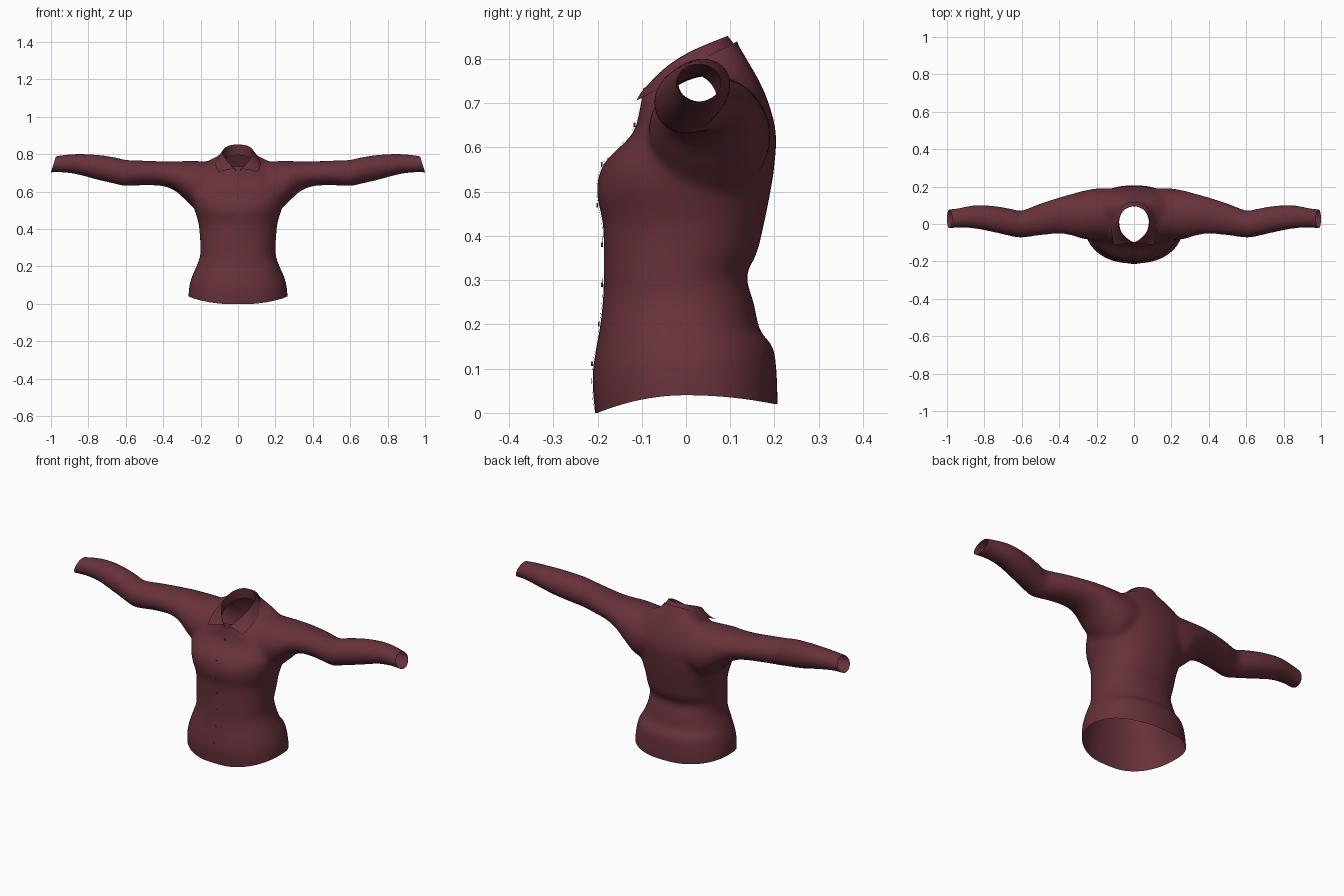
import bpy, bmesh, math
from mathutils import Vector
from mathutils.bvhtree import BVHTree

if "Cube" in bpy.data.objects:
    bpy.data.objects.remove(bpy.data.objects["Cube"], do_unlink=True)

COLOR = (0.135, 0.031, 0.041, 1)
cloth = bpy.data.materials.new("maroon_cloth")
cloth.use_nodes = True
cloth.diffuse_color = COLOR
cloth.node_tree.nodes["Principled BSDF"].inputs["Base Color"].default_value = COLOR


def add_object(name, bm):
    mesh = bpy.data.meshes.new(name)
    bm.to_mesh(mesh)
    bm.free()
    mesh.materials.append(cloth)
    for poly in mesh.polygons:
        poly.use_smooth = True
    obj = bpy.data.objects.new(name, mesh)
    bpy.context.collection.objects.link(obj)
    return obj


def catmull(rows, steps=4):
    """Smoothly interpolate a list of equal-length tuples."""
    out = []
    for i in range(len(rows) - 1):
        a, b, c, d = (rows[max(0, min(len(rows) - 1, i + k))] for k in (-1, 0, 1, 2))
        for s in range(steps):
            t = s / steps
            out.append([q + 0.5 * t * (r - p + t * (2 * p - 5 * q + 4 * r - u
                        + t * (3 * (q - r) + u - p))) for p, q, r, u in zip(a, b, c, d)])
    return out + [list(rows[-1])]


def loft(bm, rings):
    """Closed solid through a list of point rings."""
    loops = [[bm.verts.new(p) for p in ring] for ring in rings]
    n = len(loops[0])
    for a, b in zip(loops, loops[1:]):
        for i in range(n):
            j = (i + 1) % n
            bm.faces.new((a[i], a[j], b[j], b[i]))
    bm.faces.new(loops[0])
    bm.faces.new(loops[-1])


def oval(power, count=48):
    """Unit superellipse points."""
    pts = []
    for i in range(count):
        c, s = math.cos(math.tau * i / count), math.sin(math.tau * i / count)
        pts.append((math.copysign(abs(c) ** (2 / power), c),
                    math.copysign(abs(s) ** (2 / power), s)))
    return pts


# Torso rings: height, half width, front y, back y, tilt
TORSO = [
    (-.05, .264, -.2, .205, 0), (.04, .265, -.206, .207, 0),
    (.1, .259, -.212, .205, 0), (.15, .245, -.203, .197, 0),
    (.185, .229, -.196, .168, 0), (.25, .204, -.188, .153, 0),
    (.31, .201, -.186, .137, 0), (.36, .204, -.186, .16, 0),
    (.43, .211, -.188, .177, 0), (.5, .232, -.202, .191, 0),
    (.56, .248, -.188, .2, 0), (.62, .258, -.148, .203, .1),
    (.68, .25, -.118, .178, .3), (.73, .19, -.107, .145, .45),
    (.765, .112, -.101, .125, .5), (.8, .092, -.097, .112, .5),
    (.88, .09, -.095, .112, .5)]

# Sleeve rings: x, front y, back y, bottom z, top z
SLEEVE = [
    (.12, -.08, .19, .5, .76), (.2, -.085, .19, .49, .763),
    (.27, -.08, .178, .545, .764), (.33, -.062, .162, .6, .762),
    (.4, -.052, .142, .629, .762), (.5, -.06, .11, .634, .766),
    (.6, -.073, .072, .63, .77), (.65, -.067, .08, .64, .782),
    (.75, -.044, .097, .663, .797), (.85, -.025, .101, .69, .802),
    (.93, -.02, .087, .702, .797), (.99, -.024, .079, .703, .787),
    (1.06, -.026, .079, .7, .785)]

bm = bmesh.new()
rings = []
for z, w, front, back, tilt in catmull(TORSO):
    mid, depth = (front + back) / 2, (back - front) / 2
    rings.append([(w * c, mid + depth * s, z + tilt * depth * s) for c, s in oval(2.25)])
loft(bm, rings)
for side in (-1, 1):
    rings = []
    for x, front, back, low, high in catmull(SLEEVE):
        rings.append([(side * x, (front + back) / 2 + (back - front) / 2 * c,
                       (low + high) / 2 + (high - low) / 2 * s) for c, s in oval(2)])
    loft(bm, rings)
bmesh.ops.recalc_face_normals(bm, faces=bm.faces)
shirt = add_object("shirt_body", bm)

# Fuse torso and sleeves into one cloth surface
remesh = shirt.modifiers.new("fuse", 'REMESH')
remesh.mode = 'VOXEL'
remesh.voxel_size = .011
graph = bpy.context.evaluated_depsgraph_get()
fused = bpy.data.meshes.new_from_object(shirt.evaluated_get(graph))
shirt.modifiers.clear()
bm = bmesh.new()
bm.from_mesh(fused)
bpy.data.meshes.remove(fused)
for _ in range(5):
    bmesh.ops.smooth_vert(bm, verts=bm.verts, factor=.5,
                          use_axis_x=True, use_axis_y=True, use_axis_z=True)


def cut(point, normal, inside):
    """Open the cloth by slicing away everything beyond a plane."""
    faces = [f for f in bm.faces if inside(f.calc_center_median())]
    edges = {e for f in faces for e in f.edges}
    verts = {v for f in faces for v in f.verts}
    bmesh.ops.bisect_plane(bm, geom=faces + list(edges) + list(verts),
                           plane_co=point, plane_no=normal, clear_outer=True)


# Openings: cuffs, neck and hem
for side in (-1, 1):
    cut((side * .987, 0, .745), (side * .95, 0, .3), lambda p: p.x * side > .9)
cut((0, .01, .787), Vector((0, -.5, 1)).normalized(), lambda p: abs(p.x) < .115 and p.z > .65)
cut((0, 0, .04), (0, 0, -1), lambda p: p.z < .3)

# Hem dips at the front and the back
for v in bm.verts:
    if v.co.z < .16:
        fade = 1 - (v.co.z - .04) / .12
        reach = .04 if v.co.y < 0 else .02
        v.co.z -= fade * reach * min(1, abs(v.co.y) / .2) ** 2
bm.to_mesh(shirt.data)
tree = BVHTree.FromBMesh(bm)
bm.free()
for poly in shirt.data.polygons:
    poly.use_smooth = True
    poly.material_index = 0


def chest_point(x, z, lift):
    hit = tree.ray_cast(Vector((x, -1, z)), Vector((0, 1, 0)))
    return hit[0] + hit[1] * lift if hit[1].y < 0 else hit[0] - hit[1] * lift


# Button placket: thin strip following the front
bm = bmesh.new()
rows = []
for i in range(36):
    z = .012 + .675 * i / 35
    rows.append([bm.verts.new(chest_point(x, z, .0025)) for x in (-.016, 0, .016)])
for a, b in zip(rows, rows[1:]):
    for i in range(2):
        bm.faces.new((a[i], a[i + 1], b[i + 1], b[i]))
add_object("button_placket", bm)

# Buttons
bm = bmesh.new()
for i in range(7):
    spot = chest_point(0, .11 + .09 * i, .004)
    made = bmesh.ops.create_cone(bm, cap_ends=True, segments=12,
                                 radius1=.005, radius2=.005, depth=.004)
    for v in made["verts"]:
        v.co = spot + Vector((v.co.x, v.co.z, v.co.y))
bmesh.ops.recalc_face_normals(bm, faces=bm.faces)
buttons = add_object("buttons", bm)
for poly in buttons.data.polygons:
    poly.use_smooth = False

# Collar: stand, fold line and turned-down leaf, half from back to front
STAND = [(0, .108, .8), (.065, .085, .785), (.086, .01, .765), (.066, -.06, .735), (.004, -.098, .69)]
FOLD = [(0, .1, .858), (.062, .078, .848), (.086, .01, .822), (.074, -.052, .782), (.016, -.102, .725)]
LEAF = [(0, .137, .81), (.078, .112, .798), (.12, .03, .772), (.124, -.045, .742), (.106, -.112, .706)]
bm = bmesh.new()
crease = bm.edges.layers.float.new("crease_edge")
rows = [[bm.verts.new(p) for p in row] for row in (STAND, FOLD, LEAF)]
for a, b in zip(rows, rows[1:]):
    for i in range(len(a) - 1):
        bm.faces.new((a[i], a[i + 1], b[i + 1], b[i]))
for a, b in zip(rows[1], rows[1][1:]):
    bm.edges.get((a, b))[crease] = .8
collar = add_object("collar", bm)
mirror = collar.modifiers.new("mirror", 'MIRROR')
mirror.merge_threshold = .002
smooth = collar.modifiers.new("smooth", 'SUBSURF')
smooth.levels = smooth.render_levels = 3
smooth.boundary_smooth = 'PRESERVE_CORNERS'
